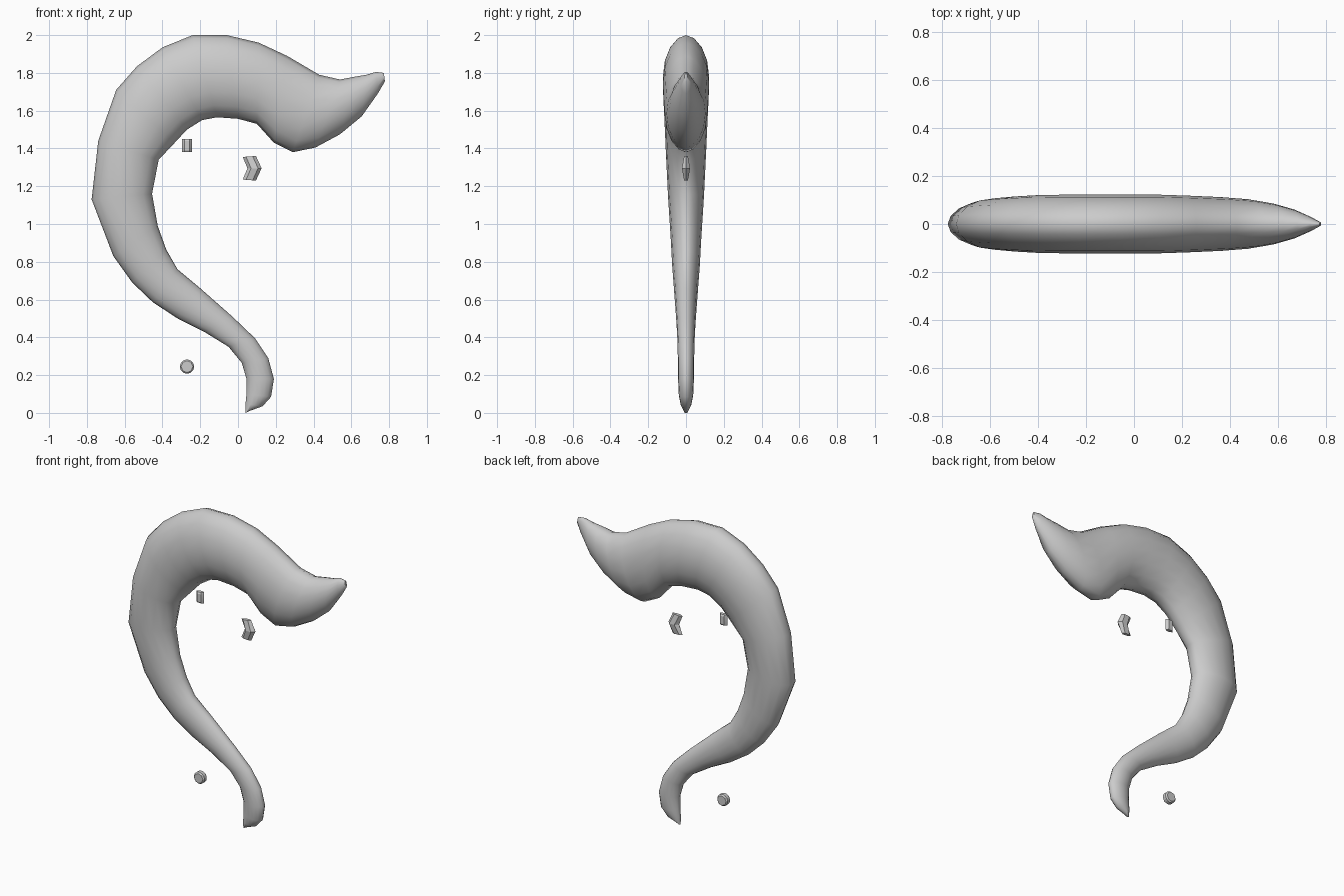
import bpy
import bmesh
import math
from mathutils import Vector

default_cube = bpy.data.objects.get("Cube")
if default_cube:
    bpy.data.objects.remove(default_cube, do_unlink=True)

# Single plain material
grey = bpy.data.materials.new("plain grey")
grey.use_nodes = True
grey.diffuse_color = (0.6, 0.6, 0.6, 1)
grey.node_tree.nodes["Principled BSDF"].inputs["Base Color"].default_value = grey.diffuse_color


def loft(name, stations, sides, angle, pinch=1.0):
    """Skin rings spanning outer point to inner point, with a half depth in y.

    A pinch above one sharpens the outer and inner edges of each ring.
    """
    bm = bmesh.new()
    rings = []
    for outer_x, outer_z, inner_x, inner_z, depth in stations:
        outer = Vector((outer_x, 0, outer_z))
        inner = Vector((inner_x, 0, inner_z))
        centre, radius = (outer + inner) / 2, (outer - inner) / 2
        ring = []
        for i in range(sides):
            turn = math.tau * i / sides
            swell = math.copysign(abs(math.sin(turn)) ** pinch, math.sin(turn))
            point = centre + radius * math.cos(turn) + Vector((0, depth * swell, 0))
            ring.append(bm.verts.new(point))
        rings.append(ring)
    for lower, upper in zip(rings, rings[1:]):
        for i in range(sides):
            j = (i + 1) % sides
            bm.faces.new((lower[i], lower[j], upper[j], upper[i]))
    bm.faces.new(rings[0])
    bm.faces.new(rings[-1])
    bmesh.ops.recalc_face_normals(bm, faces=bm.faces)
    mesh = bpy.data.meshes.new(name)
    bm.to_mesh(mesh)
    bm.free()
    mesh.materials.append(grey)
    part = bpy.data.objects.new(name, mesh)
    bpy.context.collection.objects.link(part)
    bpy.ops.object.select_all(action="DESELECT")
    part.select_set(True)
    bpy.context.view_layer.objects.active = part
    bpy.ops.object.shade_smooth_by_angle(angle=math.radians(angle))
    return part


# Curved body from the tail tip, around the back, to the pointed head
body = [
    (.04, 0, .06, .01, .01),
    (.04, .05, .13, .035, .028),
    (.045, .1, .175, .085, .038),
    (.045, .18, .19, .18, .042),
    (.02, .265, .16, .29, .043),
    (-.05, .35, .09, .395, .045),
    (-.18, .43, -.03, .51, .05),
    (-.32, .5, -.2, .66, .058),
    (-.45, .585, -.32, .76, .065),
    (-.56, .69, -.38, .865, .073),
    (-.66, .83, -.425, .99, .08),
    (-.775, 1.13, -.455, 1.16, .095),
    (-.74, 1.44, -.42, 1.34, .107),
    (-.645, 1.71, -.335, 1.43, .115),
    (-.535, 1.835, -.27, 1.5, .12),
    (-.4, 1.935, -.19, 1.55, .122),
    (-.24, 2, -.11, 1.565, .122),
    (-.06, 2, 0, 1.557, .122),
    (.11, 1.96, .1, 1.53, .122),
    (.26, 1.89, .19, 1.43, .118),
    (.43, 1.79, .29, 1.38, .112),
    (.54, 1.765, .41, 1.405, .103),
    (.62, 1.78, .54, 1.475, .085),
    (.68, 1.79, .655, 1.57, .06),
    (.73, 1.805, .74, 1.69, .03),
    (.772, 1.8, .778, 1.755, .008),
]
loft("curved_body", body, 16, 60, 1.1)

# Small bent piece below the head
bend = [
    (.025, 1.355, .095, 1.36, .012),
    (.05, 1.295, .125, 1.295, .025),
    (.025, 1.235, .095, 1.23, .012),
]
loft("bent_chip", bend, 6, 20)

# Small block inside the upper curve
block = [(-.297, z, -.243, z, d) for z, d in
         ((1.38, .012), (1.39, .018), (1.44, .018), (1.45, .012))]
loft("block_chip", block, 6, 20)

# Small faceted disc beside the tail
bpy.ops.mesh.primitive_cylinder_add(vertices=8, radius=.04, depth=.04,
                                    location=(-.27, 0, .245),
                                    rotation=(math.pi / 2, 0, 0))
disc = bpy.context.object
disc.name = "disc_chip"
disc.data.materials.append(grey)
bevel = disc.modifiers.new("soft_rim", "BEVEL")
bevel.width = .008
bevel.segments = 1
